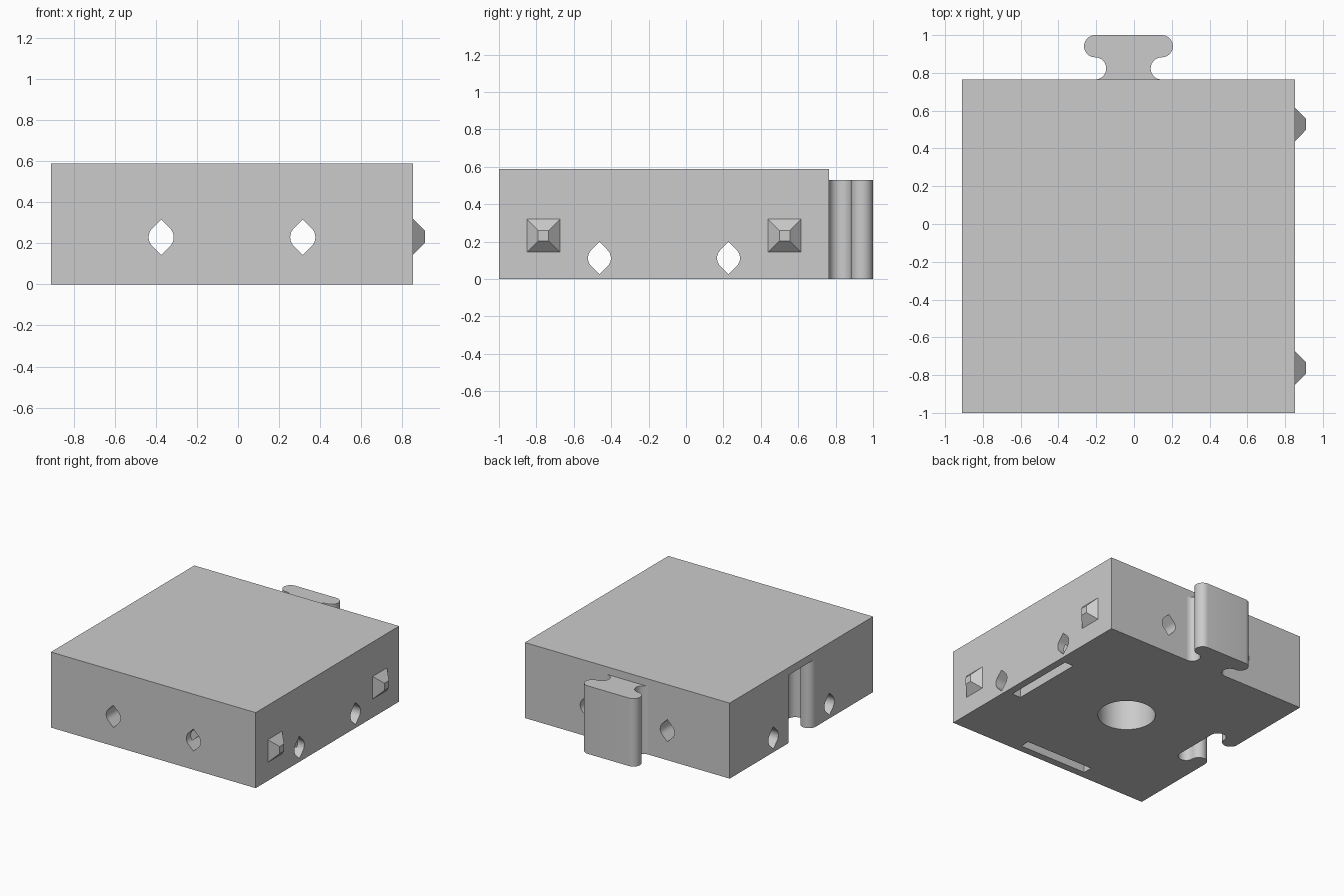
import bpy, bmesh
from math import sin, cos, pi, radians
from mathutils import Vector

cube = bpy.data.objects.get("Cube")
if cube:
    bpy.data.objects.remove(cube)

grey = bpy.data.materials.new("light_grey")
grey.use_nodes = True
grey.diffuse_color = (0.6, 0.6, 0.6, 1)
grey.node_tree.nodes["Principled BSDF"].inputs["Base Color"].default_value = (0.6, 0.6, 0.6, 1)

MM = 2 / 34                     # one grid step of the design
XC, YC = -0.5 * MM, -2 * MM     # centre of the block
HALF = 15 * MM                  # half the block's width


def prism(name, points, axis, low, high, shrink=1.0):
    """Extrude a 2D profile along an axis; shrink tapers the far end."""
    place = {"x": lambda u, v, w: (w, u, v),
             "y": lambda u, v, w: (u, w, v),
             "z": lambda u, v, w: (u, v, w)}[axis]
    centre = sum((Vector(p) for p in points), Vector((0, 0))) / len(points)
    bm = bmesh.new()
    near = [bm.verts.new(place(u, v, low)) for u, v in points]
    far = [bm.verts.new(place(*(centre + (Vector(p) - centre) * shrink), high)) for p in points]
    bm.faces.new(near)
    bm.faces.new(far)
    for i in range(len(points)):
        j = (i + 1) % len(points)
        bm.faces.new((near[i], near[j], far[j], far[i]))
    bmesh.ops.recalc_face_normals(bm, faces=bm.faces)
    mesh = bpy.data.meshes.new(name)
    bm.to_mesh(mesh)
    bm.free()
    mesh.materials.append(grey)
    obj = bpy.data.objects.new(name, mesh)
    bpy.context.collection.objects.link(obj)
    return obj


def rect(u, v, hu, hv):
    return [(u - hu, v - hv), (u + hu, v - hv), (u + hu, v + hv), (u - hu, v + hv)]


def arc(u, v, r, start, end, steps=16):
    angles = [radians(start + (end - start) * i / steps) for i in range(steps + 1)]
    return [(u + r * cos(a), v + r * sin(a)) for a in angles]


def pointed_circle(u, v, r=1.04 * MM):
    """Round hole with a 45 degree peak above and below."""
    tip = r * 2 ** 0.5
    return arc(u, v, r, -45, 45) + [(u, v + tip)] + arc(u, v, r, 135, 225) + [(u, v - tip)]


def dovetail(root):
    """Rounded joint outline: (sideways, outwards) from the block's face."""
    half = [(3 * MM, root)] + arc(3 * MM, MM, MM, 270, 90) + arc(3 * MM, 3 * MM, MM, -90, 90)[1:]
    return half + [(-s, d) for s, d in reversed(half)]


# Block and its cutters
block = prism("block", rect(XC, YC, HALF, HALF), "z", 0, 10 * MM)
cutters = []
for side in (-1, 1):
    offset = side * 0.345
    cutters.append(prism("hole_along_y", pointed_circle(XC + offset, 0.23), "y", -1.1, 0.9))
    cutters.append(prism("hole_along_x", pointed_circle(YC + offset, 0.112), "x", -1.1, 1.0))
cutters.append(prism("round_recess", arc(XC, YC, 3.5 * MM, 0, 360, 64)[:-1], "z", -0.1, 9 * MM))
inset = HALF - 1.65 * MM
cutters.append(prism("front_slot", rect(XC, YC - inset, 5 * MM, 0.65 * MM), "z", -0.1, 6 * MM))
cutters.append(prism("side_slot", rect(XC + inset, YC, 0.65 * MM, 5 * MM), "z", -0.1, 6 * MM))
socket = [(XC - HALF + d, YC + s) for s, d in dovetail(-MM)]
cutters.append(prism("joint_socket", socket, "z", -0.1, 9 * MM))

for cutter in cutters:
    cutter.hide_render = True
    mod = block.modifiers.new(cutter.name, "BOOLEAN")
    mod.operation = "DIFFERENCE"
    mod.solver = "EXACT"
    mod.object = cutter

# Bake the cuts and drop the cutters
bpy.context.view_layer.update()
graph = bpy.context.evaluated_depsgraph_get()
baked = bpy.data.meshes.new_from_object(block.evaluated_get(graph))
block.modifiers.clear()
block.data = baked
for cutter in cutters:
    bpy.data.objects.remove(cutter)

# Joint tab on the back
tab = prism("joint_tab", [(XC + s, YC + HALF + d) for s, d in dovetail(-0.02)], "z", 0, 9 * MM)

# Blunt locating studs on the side
for label, side in (("front", -1), ("back", 1)):
    prism(label + "_stud", rect(YC + side * 0.645, 0.232, 1.5 * MM, 1.5 * MM), "x",
          XC + HALF, XC + HALF + MM, 0.32)

# Smooth the round walls, keep the edges sharp
for obj in (block, tab):
    bpy.ops.object.select_all(action="DESELECT")
    obj.select_set(True)
    bpy.context.view_layer.objects.active = obj
    bpy.ops.object.shade_smooth_by_angle(angle=radians(30))
